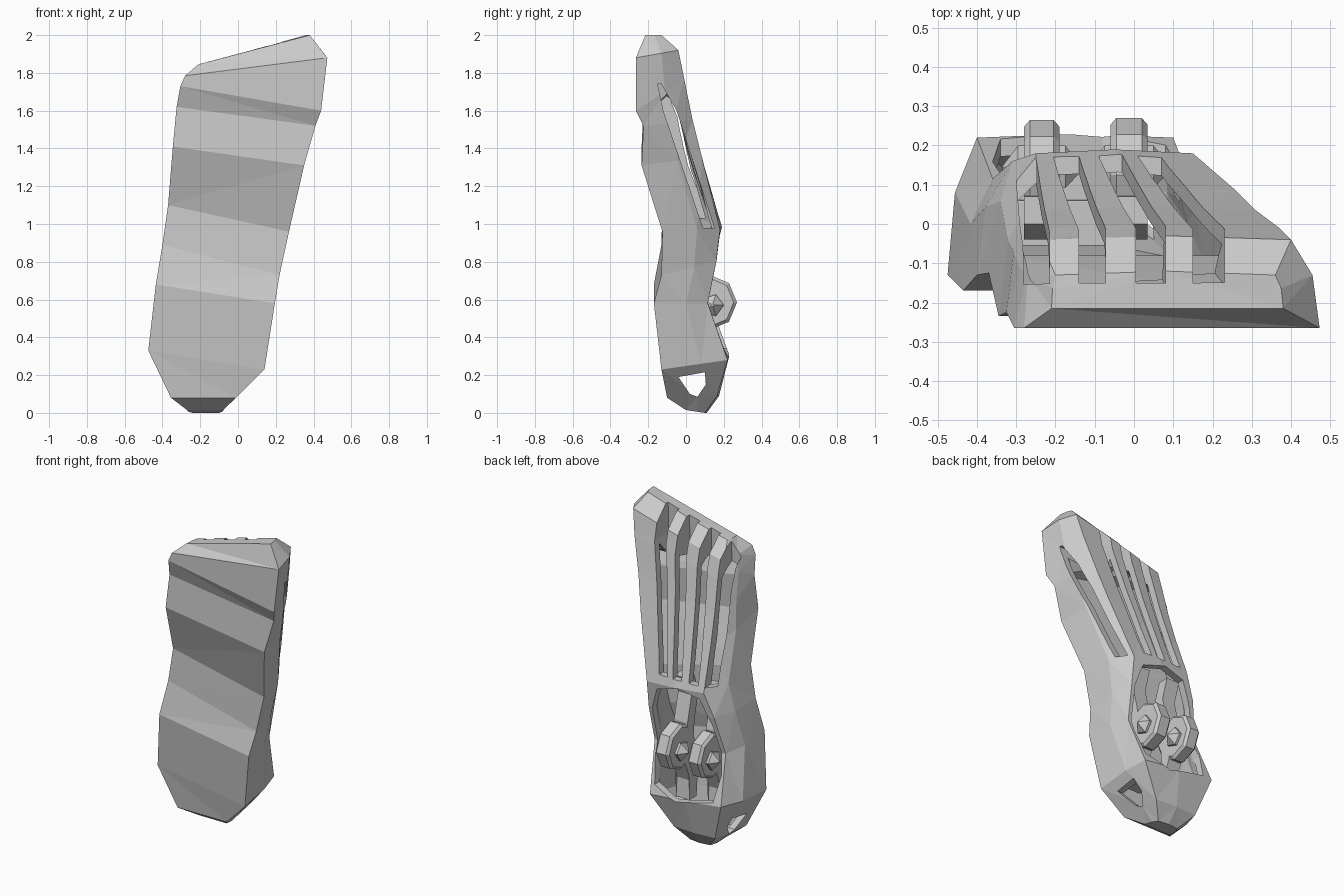
import bpy, bmesh, math
from mathutils import Vector

if "Cube" in bpy.data.objects:
    bpy.data.objects.remove(bpy.data.objects["Cube"])


def make_object(name, bm):
    bmesh.ops.recalc_face_normals(bm, faces=bm.faces)
    mesh = bpy.data.meshes.new(name)
    bm.to_mesh(mesh)
    bm.free()
    ob = bpy.data.objects.new(name, mesh)
    bpy.context.collection.objects.link(ob)
    return ob


def loft(name, rings):
    bm = bmesh.new()
    vs = [[bm.verts.new(p) for p in ring] for ring in rings]
    n = len(vs[0])
    for a, b in zip(vs, vs[1:]):
        for i in range(n):
            bm.faces.new((a[i], a[(i + 1) % n], b[(i + 1) % n], b[i]))
    bm.faces.new(vs[0])
    bm.faces.new(vs[-1])
    bmesh.ops.triangulate(bm, faces=bm.faces)
    return make_object(name, bm)


def cut(target, cutter):
    cutter.hide_render = True
    m = target.modifiers.new("cut", 'BOOLEAN')
    m.operation, m.object, m.solver = 'DIFFERENCE', cutter, 'EXACT'
    deps = bpy.context.evaluated_depsgraph_get()
    mesh = bpy.data.meshes.new_from_object(target.evaluated_get(deps))
    target.modifiers.clear()
    target.data = mesh
    bpy.data.objects.remove(cutter)


# Cross sections from toe to heel:
# sole left x, right x, y, left z, right z; upper left x, right x, y, left z, right z
ROWS = [
    (-.21, .38, -.215, 1.845, 2.0, -.20, .36, -.13, 1.845, 2.0),
    (-.28, .473, -.265, 1.785, 1.88, -.24, .40, -.04, 1.75, 1.92),
    (-.305, .44, -.265, 1.73, 1.60, -.25, .37, -.01, 1.64, 1.77),
    (-.325, .41, -.225, 1.62, 1.52, -.25, .31, .035, 1.45, 1.55),
    (-.345, .35, -.235, 1.41, 1.31, -.25, .26, .085, 1.28, 1.35),
    (-.37, .27, -.125, 1.10, .96, -.25, .15, .18, 1.00, .97),
    (-.40, .22, -.13, .89, .73, -.31, .15, .16, .85, .80),
    (-.435, .195, -.17, .68, .58, -.36, .14, .115, .62, .58),
    (-.475, .14, -.13, .33, .23, -.40, .10, .22, .33, .28),
    (-.355, -.01, -.10, .08, .08, -.32, -.03, .165, .09, .09),
    (-.27, -.08, .0, .015, .015, -.24, -.10, .10, .0, .0),
]


def section(row, t=0.0):
    xl, xr, yf, zl, zr, bl, br, yb, ul, ur = row
    k = .6
    ym = yf + (yb - yf) * k
    ring = [
        (xl + t, yf + t, zl), (xr - t, yf + t, zr),
        (xr * .75 + br * .25 - t, ym, zr + (ur - zr) * k),
        (br - t * .5, yb - t, ur), ((bl + br) / 2, yb + .01 - t, (ul + ur) / 2),
        (bl + t * .5, yb - t, ul),
        (xl * .75 + bl * .25 + t, ym, zl + (ul - zl) * k)]
    return [Vector(p) for p in ring]


# Hollow shoe shell
shell = loft("shoe_shell", [section(r) for r in ROWS])
cut(shell, loft("cavity", [section(r, .045) for r in ROWS[2:-1]]))

# Ankle opening
outline = [(-.22, .95), (-.08, .985), (.08, .94), (.125, .80), (.115, .50), (.08, .34),
           (-.08, .28), (-.34, .34), (-.36, .5), (-.29, .8)]
cut(shell, loft("opening", [[(x, y, z) for x, z in outline] for y in (.02, .5)]))

# Long slots over the toes, running out at the toe edge: low x range, high x range, high z
SLOTS = [((-.30, -.25), (-.28, -.215), 1.70, .0), ((-.205, -.14), (-.14, -.073), 1.70, .04),
         ((-.09, -.03), (.005, .08), 1.73, .04), ((.01, .07), (.15, .23), 1.77, .04)]
for low, high, zt, y0 in SLOTS:
    quads = []
    for (a, b), z, y in ((low, 1.03, y0), (high, zt, -.155), (high, 2.1, -.145)):
        quads.append([(a, y, z), (b, y, z), (b, y + .4, z), (a, y + .4, z)])
    cut(shell, loft("slot", quads))

# Slot along the right flank
quads = []
for x, z, y, w in ((.09, .98, .09, .06), (.24, 1.60, -.12, .07), (.27, 1.74, -.15, .02)):
    quads.append([(x, y, z), (x + .3, y, z), (x + .3, y + w, z), (x, y + w, z)])
cut(shell, loft("flank_slot", quads))

# Heel side windows
hole = [(-.04, .19), (.10, .215), (.105, .15), (.06, .085), (.02, .10)]
cut(shell, loft("heel_window", [[(x, y, z) for y, z in hole] for x in (-.7, .5)]))


def strap(name, x0, x1, y_add):
    # Bent bar running along the shoe
    path = [(.07, 1.0), (.03, .88), (.07, .72), (.09, .46), (.04, .34), (.05, .22)]
    prof = path + [(y - .07, z) for y, z in reversed(path)]
    loft(name + "_bar", [[(x, y, z) for y, z in prof] for x in (x0, x1)])
    # Eight-sided ankle disc
    ring = [(.125 + y_add + .145 * math.cos(a), .585 + .145 * math.sin(a))
            for a in (math.tau * i / 8 for i in range(8))]
    inset = .015
    rings = []
    for x, s in ((x0, .88), (x0 + inset, 1), (x1 - inset, 1), (x1, .88)):
        rings.append([(x, .125 + (y - .125) * s, .585 + (z - .585) * s) for y, z in ring])
    loft(name + "_disc", rings)
    # Pointed studs on both faces
    for x, d in ((x0, -1), (x1, 1)):
        rings = []
        for dx, r in ((-.005, .06), (.015, .06), (.055, .008)):
            rings.append([(x + d * dx, .14 + r * math.cos(math.tau * i / 5),
                           .57 + r * math.sin(math.tau * i / 5)) for i in range(5)])
        loft(name + "_stud", rings)


strap("left_strap", -.28, -.19, -.005)
strap("right_strap", -.06, .035, 0)
